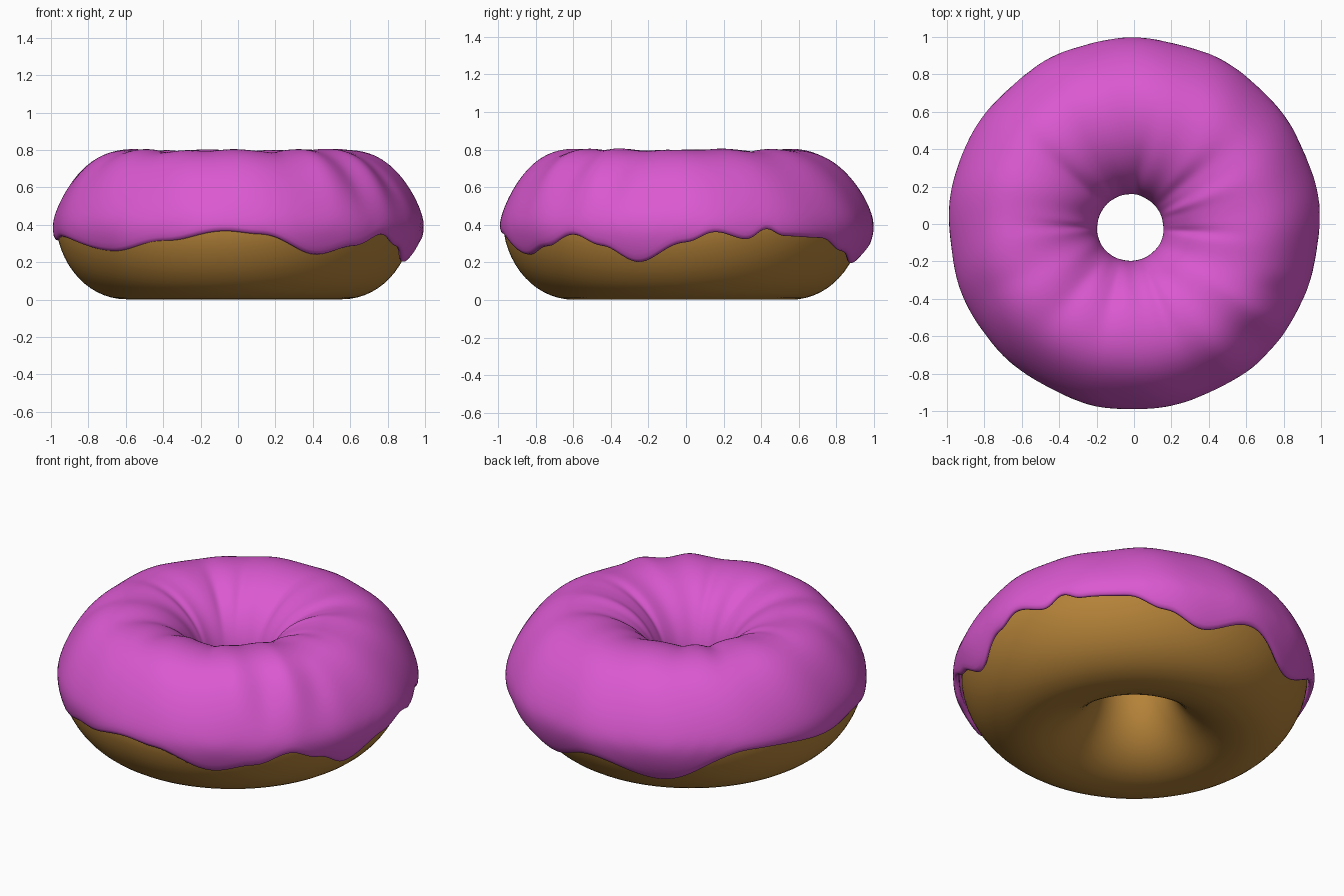
import bpy, math
from math import sin, cos, radians, pi

if "Cube" in bpy.data.objects:
    bpy.data.objects.remove(bpy.data.objects["Cube"])

ZC = 0.40                    # height of the icing's tube centre

# (angle in degrees, height) of the icing's dripping edge
EDGE = [(0, .30), (9, .36), (20, .315), (26, .38), (32, .335), (48, .325), (60, .255),
        (74, .185), (92, .275), (116, .165), (146, .355), (182, .31), (195, .33), (226, .25),
        (246, .305), (266, .365), (277, .345), (297, .23), (310, .28), (322, .345),
        (332, .28), (344, .19), (360, .30)]

# (angle, width, depth, centre round the tube, spread round the tube) of folds
FOLDS = [(180, 4, .014, 130, 35), (356, 4, .014, 130, 35), (40, 6, .016, 125, 35),
         (22, 5, -.015, 130, 35), (290, 5, .012, 110, 40), (120, 5, .010, 120, 35),
         (140, 5, .012, 110, 40), (230, 7, .010, 110, 40), (315, 5, .016, 40, 30),
         (335, 5, .016, 40, 25), (304, 5, -.012, 55, 35), (80, 6, .010, 130, 35),
         (255, 6, .010, 125, 35), (325, 4, -.012, 45, 40), (205, 6, .006, 60, 35),
         (90, 14, -.008, 10, 35)]


def edge_height(deg):
    deg %= 360
    for (a, za), (b, zb) in zip(EDGE, EDGE[1:]):
        if a <= deg <= b:
            t = (1 - cos(pi * (deg - a) / (b - a))) / 2
            return za + (zb - za) * t


def fold(deg, phi):
    fade = min(1, max(0.15, (pi - phi) / 0.9))      # smooth inside the hole
    d = 0.003 * sin(radians(7 * deg + 40)) + 0.003 * sin(radians(13 * deg) + phi * 2)
    p = math.degrees(phi)
    for a, w, depth, c, s in FOLDS:
        u = (deg - a + 180) % 360 - 180
        d -= depth * math.exp(-(u / w) ** 2 - ((p - c) / s) ** 2)
    return d * fade


def tube_point(deg, phi, R, a, zc, b, high, low, shift):
    """Point on the ring; phi is 0 at the outside, 90 on top, 180 in the hole."""
    s2 = sin(2 * phi)
    if cos(phi) > 0:                       # slimmer shoulders on the outside
        a -= abs(s2) * (high if s2 > 0 else low)
    r = R + a * cos(phi)
    th = radians(deg)
    return (r * cos(th) - shift, r * sin(th) - shift, zc + b * sin(phi))


def make(name, verts, faces, colour, thick=0):
    me = bpy.data.meshes.new(name)
    me.from_pydata(verts, [], faces)
    me.update()
    ob = bpy.data.objects.new(name, me)
    bpy.context.collection.objects.link(ob)
    for p in me.polygons:
        p.use_smooth = True
    me.materials.append(colour)
    if thick:
        m = ob.modifiers.new("thickness", 'SOLIDIFY')
        m.thickness, m.offset = thick, -1
    m = ob.modifiers.new("smooth", 'SUBSURF')
    m.levels = m.render_levels = 1
    return ob


def colour(name, rgb):
    m = bpy.data.materials.new(name)
    m.diffuse_color = (*rgb, 1)
    m.use_nodes = True
    m.node_tree.nodes["Principled BSDF"].inputs["Base Color"].default_value = m.diffuse_color
    return m


# Dough ring, slightly off centre
N, M = 64, 28
verts = [tube_point(360 * i / N, 2 * pi * j / M, 0.575, 0.382, 0.395,
                    0.372 if j < M / 2 else 0.397, 0.05, 0.012, 0.02)
         for i in range(N) for j in range(M)]
faces = [(i * M + j, (i + 1) % N * M + j, (i + 1) % N * M + (j + 1) % M, i * M + (j + 1) % M)
         for i in range(N) for j in range(M)]
make("dough", verts, faces, colour("golden brown dough", (.46, .225, .04)))

# Icing shell, from the dripping outer edge over the top and into the hole
N, M = 180, 26
verts = []
for i in range(N):
    deg = 360 * i / N
    start = math.asin((edge_height(deg) - ZC) / 0.40)
    end = pi + 0.02 + 0.06 * sin(radians(3 * deg))
    for j in range(M):
        phi = start + (end - start) * j / (M - 1)
        d = fold(deg, phi)
        shift = 0.02 * (1 - cos(phi)) / 2           # hole sits off centre
        verts.append(tube_point(deg, phi, 0.585, 0.410 + d, ZC, 0.40 + d, 0.04, 0.012, shift))
faces = [(i * M + j, (i + 1) % N * M + j, (i + 1) % N * M + j + 1, i * M + j + 1)
         for i in range(N) for j in range(M - 1)]
make("icing", verts, faces, colour("pink icing", (.71, .10, .64)), 0.035)
